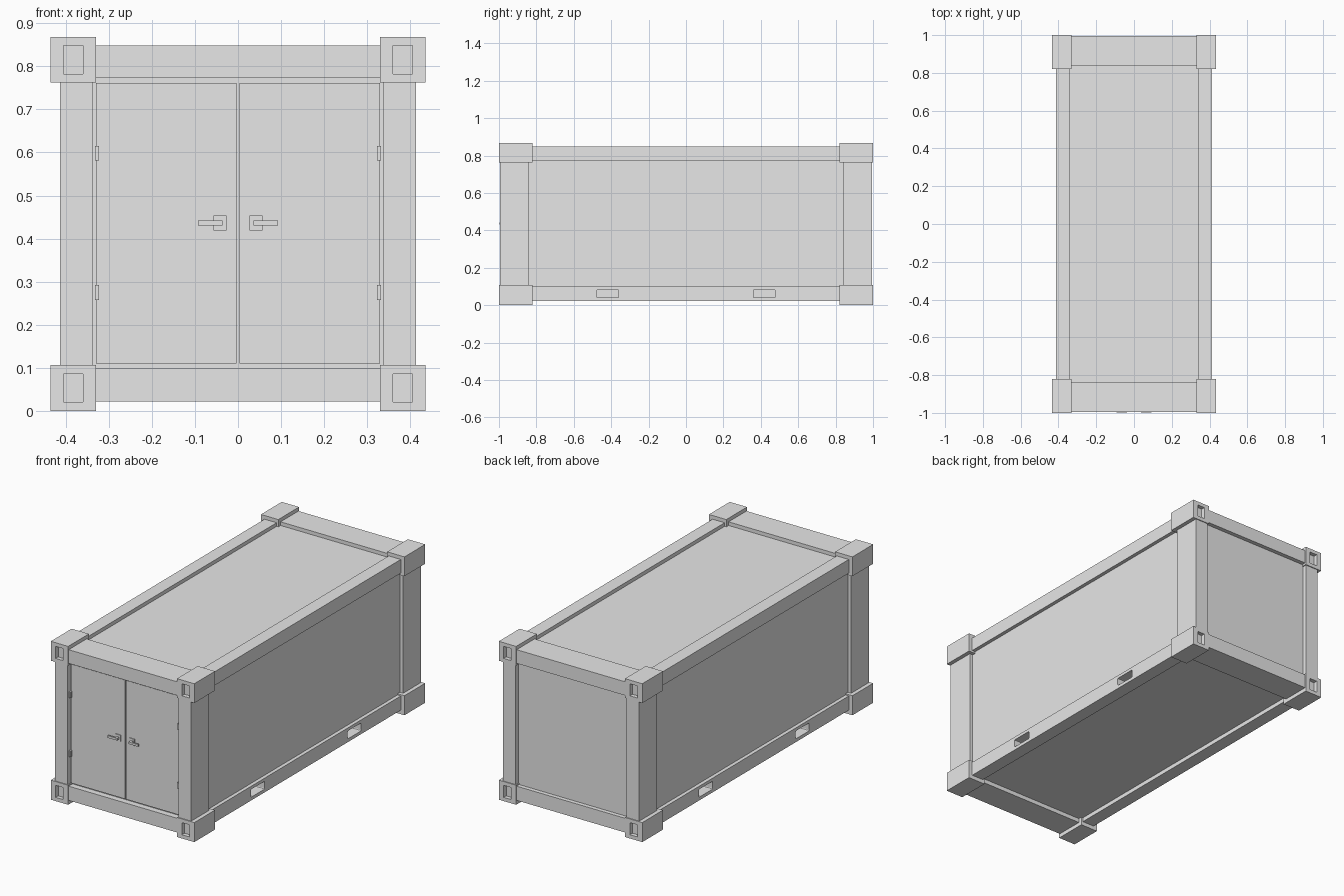
import bpy, bmesh
from mathutils import Vector

if "Cube" in bpy.data.objects:
    bpy.data.objects.remove(bpy.data.objects["Cube"], do_unlink=True)

grey = bpy.data.materials.new("container_grey")
grey.use_nodes = True
grey.diffuse_color = (0.8, 0.8, 0.8, 1)
grey.node_tree.nodes["Principled BSDF"].inputs["Base Color"].default_value = (0.8, 0.8, 0.8, 1)


def box_bmesh(lo, hi):
    bm = bmesh.new()
    lo, hi = Vector(lo), Vector(hi)
    bmesh.ops.create_cube(bm, size=1)
    for v in bm.verts:
        v.co = (lo + hi) / 2 + v.co * (hi - lo)
    return bm


def finish(name, bm, mirror=""):
    mesh = bpy.data.meshes.new(name)
    bm.to_mesh(mesh)
    bm.free()
    mesh.materials.append(grey)
    ob = bpy.data.objects.new(name, mesh)
    bpy.context.collection.objects.link(ob)
    if mirror:
        mod = ob.modifiers.new("mirror", "MIRROR")
        mod.use_axis = [axis in mirror for axis in "XYZ"]
        mod.use_mirror_merge = False
    return ob


def box(name, lo, hi, mirror=""):
    return finish(name, box_bmesh(lo, hi), mirror)


def cut(ob, cutter):
    mod = ob.modifiers.new("pocket", "BOOLEAN")
    mod.operation = "DIFFERENCE"
    mod.object = cutter


# Rounded fork pocket cutter
bm = box_bmesh((0.36, 0.36, 0.04), (0.45, 0.477, 0.083))
along_x = [e for e in bm.edges if abs(e.verts[0].co.x - e.verts[1].co.x) > 0.01]
bmesh.ops.bevel(bm, geom=along_x, offset=0.006, segments=2, profile=0.5, affect="EDGES")
fork_cutter = finish("fork_pocket_cutter", bm, "XY")
fork_cutter.hide_render = True
fork_cutter.hide_viewport = True
fork_cutter.display_type = "WIRE"

# Recessed walls, roof and floor
body = box("body_panels", (-0.393, -0.962, 0.045), (0.393, 0.972, 0.828))
cut(body, fork_cutter)

# Frame rails and posts
for level, z0, z1 in (("bottom", 0.022, 0.1), ("top", 0.773, 0.848)):
    side = box(level + "_side_rail", (0.34, -0.9, z0), (0.413, 0.9, z1), "X")
    if level == "bottom":
        cut(side, fork_cutter)
    box(level + "_end_rail", (-0.34, 0.84, z0), (0.34, 0.995, z1), "Y")
box("corner_post", (0.336, 0.84, 0.1), (0.413, 0.995, 0.773), "XY")

# Corner castings with a pocket in the end face
for level, z0, z1 in (("bottom", 0, 0.107), ("top", 0.762, 0.868)):
    bm = box_bmesh((0.33, 0.82, z0), (0.435, 1, z1))
    end = max(bm.faces, key=lambda f: f.calc_center_median().y)
    middle = end.calc_center_median()
    bmesh.ops.inset_individual(bm, faces=[end], thickness=0.01)
    for v in end.verts:
        v.co.x = middle.x + (0.0225 if v.co.x > middle.x else -0.0225)
        v.co.z = middle.z + (0.033 if v.co.z > middle.z else -0.033)
    floor = bmesh.ops.extrude_discrete_faces(bm, faces=[end])["faces"][0]
    bmesh.ops.translate(bm, verts=floor.verts, vec=(0, -0.022, 0))
    bmesh.ops.recalc_face_normals(bm, faces=bm.faces)
    finish(level + "_corner_casting", bm, "XY")

# Double doors, hinges and handles
box("door", (0.003, -0.975, 0.11), (0.33, -0.955, 0.761), "X")
for name, z in (("lower_hinge", 0.258), ("upper_hinge", 0.581)):
    box(name, (0.323, -0.986, z), (0.332, -0.96, z + 0.034), "X")
    box(name + "_pin", (0.326, -0.989, z), (0.332, -0.98, z + 0.034), "X")
box("handle_plate", (0.027, -0.98, 0.419), (0.057, -0.97, 0.454), "X")
box("handle_stem", (0.036, -0.996, 0.43), (0.048, -0.975, 0.442), "X")
box("handle_lever", (0.036, -0.998, 0.43), (0.093, -0.989, 0.442), "X")
